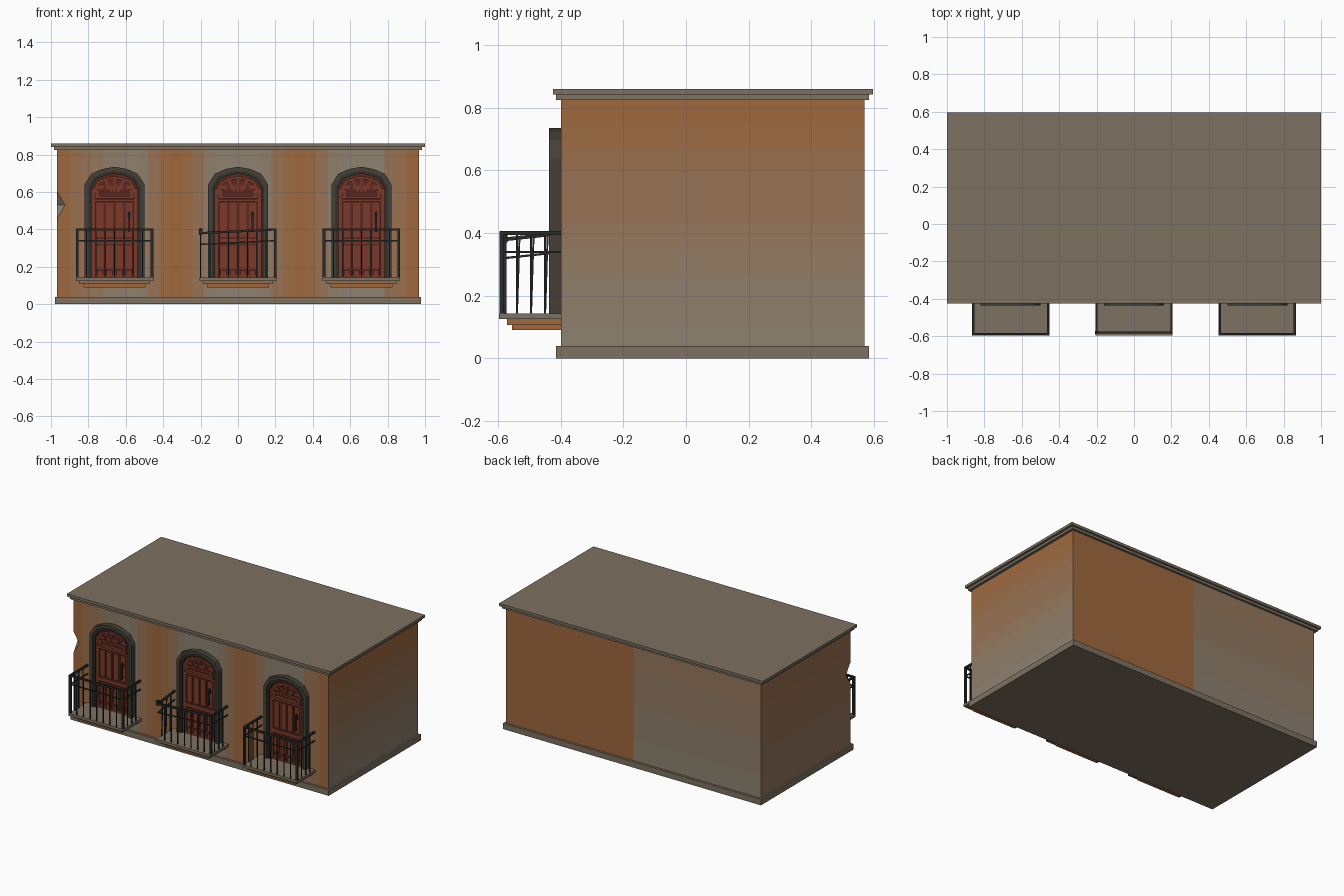
import bpy, bmesh
from mathutils import Vector, Matrix

if "Cube" in bpy.data.objects:
    bpy.data.objects.remove(bpy.data.objects["Cube"])


def material(name, rgb):
    m = bpy.data.materials.new(name)
    m.diffuse_color = (*[(c / 255) ** 2.2 for c in rgb], 1)
    m.use_nodes = True
    m.node_tree.nodes["Principled BSDF"].inputs["Base Color"].default_value = m.diffuse_color
    return m


STONE = material("stone", (124, 112, 97))
FRAME = material("dark_stone", (70, 66, 58))
TRIM = material("trim_stone", (52, 50, 45))
CLAY = material("clay", (158, 104, 64))
RED = material("red_wood", (122, 60, 46))
DEEP = material("deep_red_wood", (92, 44, 35))
IRON = material("iron", (45, 47, 47))


def finish(bm, name, mats):
    bmesh.ops.recalc_face_normals(bm, faces=bm.faces[:])
    me = bpy.data.meshes.new(name)
    bm.to_mesh(me)
    bm.free()
    for m in mats:
        me.materials.append(m)
    ob = bpy.data.objects.new(name, me)
    bpy.context.collection.objects.link(ob)
    return ob


def box(bm, x0, x1, y0, y1, z0, z1):
    mat = Matrix.Translation(((x0 + x1) / 2, (y0 + y1) / 2, (z0 + z1) / 2)) @ \
        Matrix.Diagonal((x1 - x0, y1 - y0, z1 - z0, 1))
    bmesh.ops.create_cube(bm, size=1, matrix=mat)


def bar(bm, a, b, w):
    # square bar between two points
    a, b = Vector(a), Vector(b)
    d = b - a
    rot = d.to_track_quat('Z', 'Y').to_matrix().to_4x4()
    bmesh.ops.create_cube(bm, size=1, matrix=Matrix.Translation((a + b) / 2) @ rot
                          @ Matrix.Diagonal((w, w, d.length, 1)))


def prism(bm, pts, y0, y1):
    # solid front-view profile
    f = bm.faces.new([bm.verts.new((x, y1, z)) for x, z in pts])
    r = bmesh.ops.extrude_face_region(bm, geom=[f])
    bm.faces.ensure_lookup_table()
    bmesh.ops.translate(bm, vec=(0, y0 - y1, 0),
                        verts=[v for v in r['geom'] if isinstance(v, bmesh.types.BMVert)])
    if not any(len(g.verts) == len(pts) and abs(g.calc_center_median().y - y1) < 1e-5 for g in bm.faces):
        bm.faces.new([v for v in f.verts])


def band(bm, outer, inner, y0, y1):
    # open strip between two matching front-view profiles
    rows = [[bm.verts.new((x, y, z)) for x, z in p]
            for p, y in ((outer, y1), (outer, y0), (inner, y0), (inner, y1))]
    for i in range(len(outer) - 1):
        for k in range(4):
            n = (k + 1) % 4
            bm.faces.new((rows[k][i], rows[k][i + 1], rows[n][i + 1], rows[n][i]))
    for i in (0, -1):
        bm.faces.new([r[i] for r in rows])


def arch(xc, w, spring, top, z0=0.14):
    # faceted door arch outline
    h = top - spring
    half = [(w, z0), (w, spring), (w * 0.78, spring + h * 0.6), (w * 0.42, spring + h * 0.87)]
    return [(xc - x, z) for x, z in half] + [(xc, top)] + [(xc + x, z) for x, z in reversed(half)]


DOORS = (-0.66, 0.0, 0.66)

# plinth and stepped flat roof
for name, x, y0, y1, z0, z1 in (("plinth", 0.978, -0.415, 0.585, 0, 0.04),
                                ("cornice", 0.985, -0.415, 0.585, 0.825, 0.842),
                                ("roof_slab", 1.0, -0.425, 0.597, 0.842, 0.86)):
    bm = bmesh.new()
    box(bm, -x, x, y0, y1, z0, z1)
    finish(bm, name, [STONE])

# walls, cut into patches so worn plaster can fade from clay to grey
TONES = 8
tones = []
for i in range(TONES):
    t = i / (TONES - 1)
    tones.append(material(f"plaster_{i}", [a + (b - a) * t for a, b in
                                           zip((158, 104, 64), (140, 129, 113))]))


def wear(c, n):
    height = 1 - c.z / 0.83
    if n.y < -0.5:
        return max(0.75 - (abs(c.x - d) - 0.16) / 0.17 for d in DOORS) * (0.55 if c.x < -0.6 or c.x > 0.75 else 1)
    if n.y > 0.5:
        return 0.55 + 0.5 * height if c.x < 0 else 0.0
    if n.x > 0.5:
        return 1.1 * height
    return 0.35 * height + 0.6 * (c.y + 0.4)


bm = bmesh.new()
box(bm, -0.967, 0.967, -0.4, 0.57, 0.03, 0.83)
cuts = [((0, 0, 0.03 + 0.8 * i / 10), (0, 0, 1)) for i in range(1, 10)]
cuts += [((-0.96 + 0.06 * i, 0, 0), (1, 0, 0)) for i in range(1, 32)]
for co, no in cuts:
    bmesh.ops.bisect_plane(bm, geom=bm.verts[:] + bm.edges[:] + bm.faces[:],
                           plane_co=co, plane_no=no, dist=1e-5)
bm.normal_update()
for f in bm.faces:
    t = min(1, max(0, wear(f.calc_center_median(), f.normal)))
    f.material_index = round(t * (TONES - 1))
walls = finish(bm, "walls", tones)

# chipped front left corner
bm = bmesh.new()
bmesh.ops.create_uvsphere(bm, u_segments=4, v_segments=2, radius=1,
                          matrix=Matrix.Translation((-0.967, -0.4, 0.53))
                          @ Matrix.Diagonal((0.042, 0.05, 0.072, 1)))
chip = finish(bm, "chip_cutter", [tones[-1]])
chip.hide_render = True
chip.hide_viewport = True
cut = walls.modifiers.new("chip", 'BOOLEAN')
cut.operation = 'DIFFERENCE'
cut.solver = 'EXACT'
cut.object = chip

for xc, side in zip(DOORS, ("left", "middle", "right")):
    # door surround: outer stone arch and slim inner trim
    a0 = arch(xc, 0.16, 0.64, 0.735)
    a1 = arch(xc, 0.138, 0.63, 0.713)
    a2 = arch(xc, 0.124, 0.622, 0.698)
    bm = bmesh.new()
    band(bm, a0, a1, -0.437, -0.395)
    finish(bm, f"{side}_door_surround", [FRAME])
    bm = bmesh.new()
    band(bm, a1, a2, -0.43, -0.395)
    finish(bm, f"{side}_door_trim", [TRIM])

    # door leaf backing
    bm = bmesh.new()
    prism(bm, a2, -0.408, -0.395)
    finish(bm, f"{side}_door_leaf", [DEEP])

    # raised woodwork: stiles, rails, panels, fanlight arch
    bm = bmesh.new()
    for s in (-1, 1):
        x = xc + s * 0.113
        box(bm, x - 0.011, x + 0.011, -0.417, -0.4, 0.14, 0.62)
        box(bm, xc + s * 0.092 - 0.011, xc + s * 0.092 + 0.011, -0.426, -0.4, 0.575, 0.615)
    for z0, z1, y in ((0.14, 0.155, -0.416), (0.325, 0.35, -0.416),
                      (0.548, 0.562, -0.417), (0.566, 0.58, -0.428), (0.595, 0.606, -0.424)):
        box(bm, xc - 0.11, xc + 0.11, y, -0.4, z0, z1)
    for k in (-1.5, -0.5, 0.5, 1.5):
        x = xc + k * 0.052
        box(bm, x - 0.019, x + 0.019, -0.415, -0.4, 0.36, 0.54)
        box(bm, x - 0.019, x + 0.019, -0.415, -0.4, 0.19, 0.315)
        box(bm, x - 0.016, x + 0.016, -0.42, -0.4, 0.157, 0.182)
        box(bm, x - 0.018, x + 0.018, -0.415, -0.4, 0.615, 0.635)
    band(bm, arch(xc, 0.11, 0.625, 0.685, 0.606), arch(xc, 0.094, 0.62, 0.67, 0.606), -0.42, -0.4)
    for k in (-0.6, 0, 0.6):
        bar(bm, (xc + k * 0.03, -0.41, 0.606), (xc + k * 0.09, -0.41, 0.67), 0.012)
    finish(bm, f"{side}_door_woodwork", [RED])

    # long pull handle
    bm = bmesh.new()
    box(bm, xc + 0.069, xc + 0.085, -0.42, -0.41, 0.46, 0.495)
    bar(bm, (xc + 0.078, -0.432, 0.385), (xc + 0.078, -0.432, 0.49), 0.009)
    for z in (0.395, 0.48):
        bar(bm, (xc + 0.078, -0.41, z), (xc + 0.078, -0.434, z), 0.008)
    finish(bm, f"{side}_door_handle", [IRON])

    # balcony floor on two stepped clay corbels
    bm = bmesh.new()
    box(bm, xc - 0.207, xc + 0.207, -0.597, -0.395, 0.125, 0.143)
    finish(bm, f"{side}_balcony_floor", [STONE])
    bm = bmesh.new()
    box(bm, xc - 0.188, xc + 0.188, -0.572, -0.395, 0.107, 0.125)
    box(bm, xc - 0.165, xc + 0.165, -0.556, -0.395, 0.09, 0.107)
    finish(bm, f"{side}_balcony_corbels", [CLAY])

    # iron railing; the middle one has lost its left post and sags there
    broken = side == "middle"
    sag = 0.02 if broken else 0
    yf = -0.58 if broken else -0.588
    bm = bmesh.new()
    for z, w in ((0.4, 0.012), (0.34, 0.007)):
        wl, wr = (xc - 0.2, -0.395, z), (xc + 0.2, -0.395, z)
        fl, fr = (xc - 0.2, yf, z - sag), (xc + 0.2, yf, z)
        for a, b in ((wl, fl), (fl, fr), (fr, wr)):
            bar(bm, a, b, w)
    for s in (-1, 1):
        drop = sag if s < 0 else 0
        x = xc + s * 0.2
        if not (broken and s < 0):
            bar(bm, (x, yf, 0.14), (x, yf, 0.405), 0.014)
        else:
            box(bm, x - 0.009, x + 0.009, yf - 0.009, yf + 0.009, 0.37, 0.402)
        for y in (-0.54, -0.495, -0.45):
            lean = 0.008 if broken and s < 0 else 0
            bar(bm, (x, y, 0.14), (x, y + lean, 0.4 - drop * (y + 0.4) / -0.18), 0.006)
    for i in range(1, 8):
        x = -0.2 + 0.05 * i
        bar(bm, (xc + x, yf, 0.14), (xc + x, yf, 0.4 - sag * (0.2 - x) / 0.4), 0.006)
    finish(bm, f"{side}_railing", [IRON])
